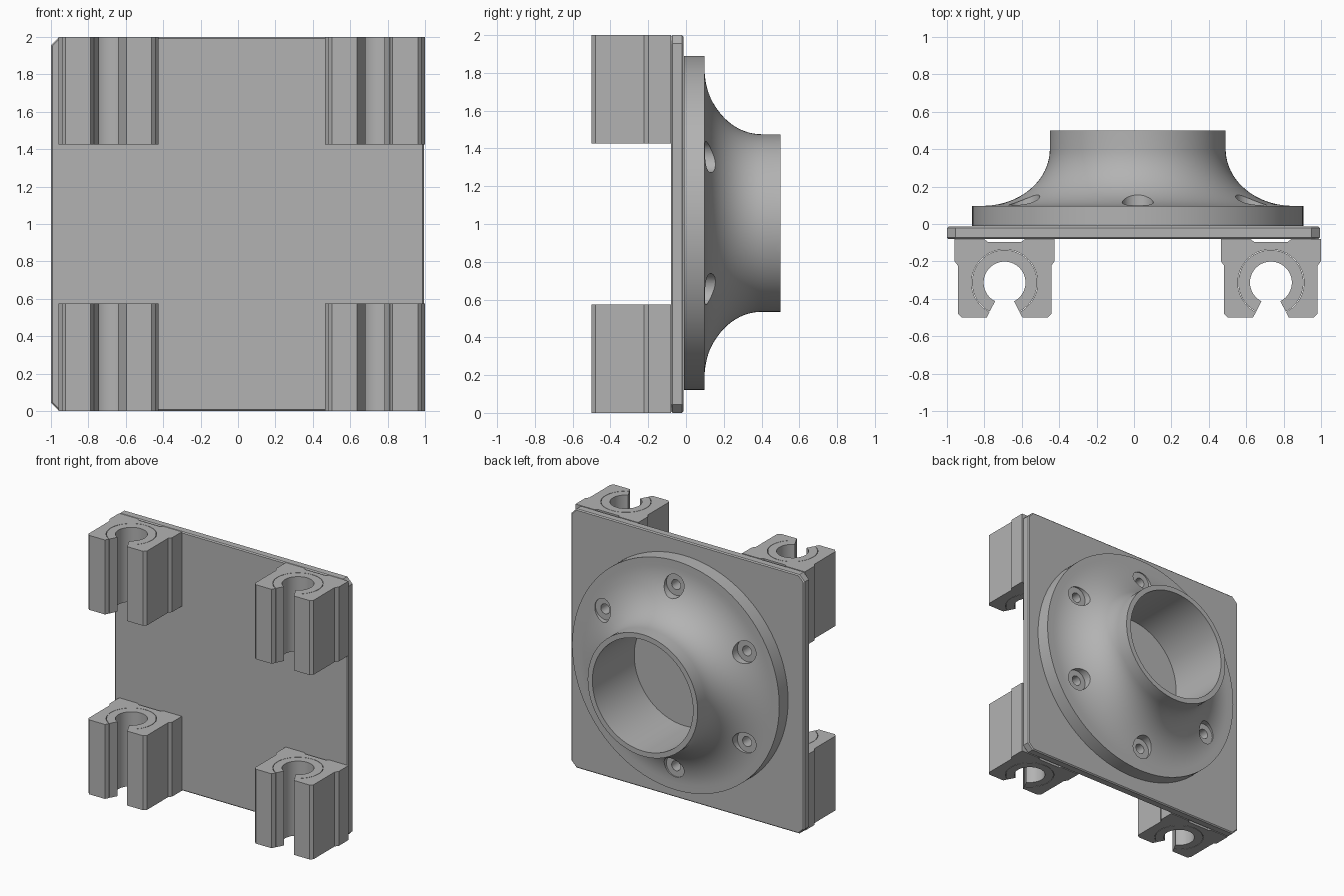
import bpy, bmesh, math
from math import sin, cos, pi, radians
from mathutils import Matrix, Vector

default = bpy.data.objects.get("Cube")
if default:
    bpy.data.objects.remove(default, do_unlink=True)

grey = bpy.data.materials.new("plain grey")
grey.use_nodes = True
colour = (0.45, 0.45, 0.45, 1)
grey.diffuse_color = colour
grey.node_tree.nodes["Principled BSDF"].inputs["Base Color"].default_value = colour


def make(name, bm, smooth=True):
    bmesh.ops.recalc_face_normals(bm, faces=bm.faces)
    mesh = bpy.data.meshes.new(name)
    bm.to_mesh(mesh)
    bm.free()
    mesh.materials.append(grey)
    obj = bpy.data.objects.new(name, mesh)
    bpy.context.collection.objects.link(obj)
    if smooth:
        select(obj)
        bpy.ops.object.shade_smooth_by_angle(angle=radians(30))
    return obj


def select(obj):
    bpy.ops.object.select_all(action='DESELECT')
    obj.select_set(True)
    bpy.context.view_layer.objects.active = obj


def extrude(points, offset):
    """Closed outline of 3D points pushed along an offset."""
    bm = bmesh.new()
    face = bm.faces.new([bm.verts.new(p) for p in points])
    res = bmesh.ops.extrude_face_region(bm, geom=[face], use_keep_orig=True)
    moved = [v for v in res["geom"] if isinstance(v, bmesh.types.BMVert)]
    bmesh.ops.translate(bm, verts=moved, vec=offset)
    return bm


def arc(radius, start, end, steps=56):
    """Arc around the rail axis; angles measured from straight down (-y)."""
    angles = [radians(start + (end - start) * i / steps) for i in range(steps + 1)]
    return [(radius * sin(a), -radius * cos(a)) for a in angles]


# Square mounting plate with clipped corners
MID_X, MID_Z, HALF, CLIP = -0.003, 1.0, 0.997, 0.045
corners = []
for sx, sz in ((1, 1), (-1, 1), (-1, -1), (1, -1)):
    pair = [(sx * HALF, sz * (1 - CLIP)), (sx * (HALF - CLIP), sz)]
    corners += pair if sx * sz > 0 else pair[::-1]
bm = extrude([(MID_X + x, -0.08, MID_Z + z) for x, z in corners], (0, 0.066, 0))
rims = [e for e in bm.edges if abs(e.verts[0].co.y - e.verts[1].co.y) < 1e-4]
bmesh.ops.bevel(bm, geom=rims, offset=0.008, segments=1, affect='EDGES')
make("mounting_plate", bm, smooth=False)

# Flared flange with a hollow neck, turned around the y axis
CENTRE = Vector((0.02, 0, 1.005))
BASE, SHELF, TIP = -0.011, 0.097, 0.5
flare = [(0.83 - 0.36 * sin(t), 0.4 - 0.303 * cos(t))
         for t in (pi / 2 * i / 20 for i in range(21))]
outline = [(0.43, BASE), (0.885, BASE), (0.885, SHELF)] + flare + [(0.47, TIP), (0.43, TIP)]
bm = bmesh.new()
ring = [bm.verts.new((r, y, 0)) for r, y in outline]
edges = [bm.edges.new((a, b)) for a, b in zip(ring, ring[1:] + ring[:1])]
bmesh.ops.spin(bm, geom=ring + edges, cent=(0, 0, 0), axis=(0, 1, 0),
               angle=2 * pi, steps=120, use_merge=True)
bmesh.ops.remove_doubles(bm, verts=bm.verts, dist=1e-5)
bmesh.ops.translate(bm, verts=bm.verts, vec=CENTRE)
flange = make("flared_flange", bm, smooth=False)

# Six counterbored screw holes
for radius, low, high in ((0.083, 0.092, 0.45), (0.038, -0.1, 0.2)):
    bm = bmesh.new()
    for i in range(6):
        a = pi / 2 + i * pi / 3
        spot = CENTRE + Vector((0.7 * cos(a), (low + high) / 2, 0.7 * sin(a)))
        bmesh.ops.create_cone(bm, cap_ends=True, segments=32, radius1=radius,
                              radius2=radius, depth=high - low,
                              matrix=Matrix.Translation(spot) @ Matrix.Rotation(pi / 2, 4, 'X'))
    cutter = make("hole_cutter", bm, smooth=False)
    cutter.hide_render = True
    select(flange)
    mod = flange.modifiers.new("holes", 'BOOLEAN')
    mod.operation, mod.solver, mod.object = 'DIFFERENCE', 'EXACT', cutter
    bpy.ops.object.modifier_apply(modifier=mod.name)
    bpy.data.objects.remove(cutter, do_unlink=True)
select(flange)
bpy.ops.object.shade_smooth_by_angle(angle=radians(30))

# Open linear bearings: split housing plus liner sleeve, one in each corner
AXIS_Y, GAP, LENGTH = -0.313, 27, 0.575
FOOT = -0.5 - AXIS_Y
TOP = -0.08 - AXIS_Y
slot_x = -FOOT * math.tan(radians(GAP))
side = [(slot_x, FOOT), (0.23, FOOT), (0.25, FOOT + 0.02), (0.25, 0.09),
        (0.268, 0.115), (0.268, TOP), (0.11, TOP), (0.09, TOP - 0.015)]
housing = side + [(-x, y) for x, y in reversed(side)] + arc(0.177, -GAP, GAP - 360)
sleeve = arc(0.112, GAP, 360 - GAP) + arc(0.174, 360 - GAP, GAP)

for x, hand in ((0.732, "left"), (-0.692, "right")):
    for z, level in ((0, "lower"), (2 - LENGTH, "upper")):
        for part, shape in (("housing", housing), ("sleeve", sleeve)):
            points = [(x + px, AXIS_Y + py, z) for px, py in shape]
            make(f"{level}_{hand}_bearing_{part}", extrude(points, (0, 0, LENGTH)))
